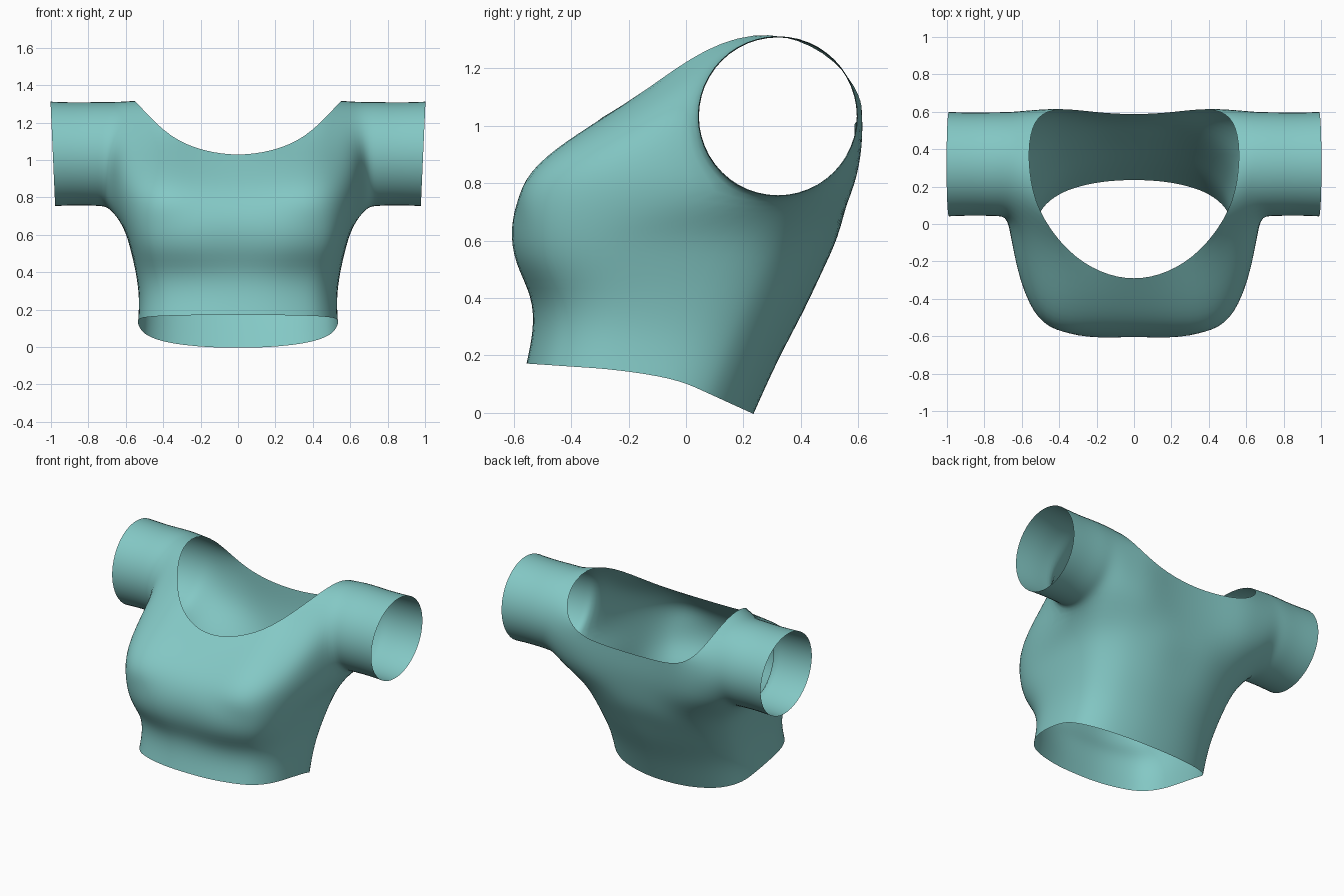
import bpy, bmesh, math
from mathutils import Vector as V

if "Cube" in bpy.data.objects:
    bpy.data.objects.remove(bpy.data.objects["Cube"])

fabric = bpy.data.materials.new("teal_fabric")
fabric.diffuse_color = (0.23, 0.58, 0.56, 1)
fabric.use_nodes = True
fabric.node_tree.nodes["Principled BSDF"].inputs["Base Color"].default_value = fabric.diffuse_color

bm = bmesh.new()


def vert(p):
    return bm.verts.new(p)


def skin(a, b):
    """Quads between two rows of vertices."""
    for i in range(len(a) - 1):
        quad = [a[i], a[i + 1], b[i + 1], b[i]]
        if bm.faces.get(quad) is None:
            bm.faces.new(quad)


# --- waist and bust: half rings from front centre to back centre ---
ANGLES = [0, 12, 36, 50, 64, 78, 95, 112, 122, 133, 146, 165, 180]


def half_ring(w, yf, yb, cy, zf, zs, zb, dip, square):
    row = []
    for a in ANGLES:
        s, c = math.sin(math.radians(a)), math.cos(math.radians(a))
        e = 2 / square if c > 0 else 0.83
        k = abs(c) ** e
        x = 0 if a in (0, 180) else w * s ** e
        y = cy + k * ((yf if c > 0 else yb) - cy)
        z = zs + k * ((zf if c > 0 else zb) - zs)
        if a < 10:
            y += dip
        if a == 180:
            y -= dip * .6
        row.append(vert((x, y, z)))
    return row


rows = [half_ring(*r) for r in (
    (.540, -.558, .238, -.08, .172, .14, -.005, 0, 3),
    (.532, -.532, .325, -.05, .29, .27, .19, 0, 3),
    (.550, -.540, .415, 0, .405, .40, .35, .005, 3.2),
    (.580, -.615, .487, .05, .52, .53, .49, .025, 3.7),
    (.615, -.632, .545, .14, .645, .65, .61, .025, 3.8))]

# --- yoke: strips running from the neck side to the armhole ---
MID = V((0, .32, 1.033))


def arm_point(k, r, x):
    a = math.radians(240 - 30 * k)
    return V((x, MID.y + r * math.cos(a), MID.z + r * math.sin(a)))


# inner point of each strip, from front underarm over the shoulder to the back
inner = [(.40, -.60, .76), (.40, -.54, .87), (.39, -.385, .98), (.36, -.15, 1.115),
         (.52, .07, 1.28), (.565, .29, 1.338), (.56, .49, 1.262), (.50, .60, 1.13),
         (.37, .62, 1.04), (.37, .617, .91), (.37, .59, .76)]
# bulge of the strips that wrap round a body corner
bulge = {0: (.65, -.56, .77), 1: (.65, -.46, .86), 2: (.63, -.25, .98),
         8: (.56, .615, 1.01), 9: (.58, .61, .88), 10: (.58, .575, .76)}
strips = []
for k, p in enumerate(inner):
    p = V(p)
    q = arm_point(k, .29, .67 - .02 * math.sin(math.radians(240 - 30 * k)))
    c = V(bulge.get(k, (p + q) / 2))
    strips.append([vert(p * (1 - t) ** 2 + c * 2 * t * (1 - t) + q * t * t)
                   for t in (0, 1 / 3, 2 / 3, 1)])
underarm = vert(arm_point(11, .297, .69))


# --- centre panels, front and back ---
def panel(centres, first):
    out = []
    for i, (y, z) in enumerate(centres):
        end = strips[first + i][0]
        c = V((0, y, z))
        m = c.lerp(end.co, .25)
        m.x = end.co.x / 2
        out.append([vert(c), vert(m), end])
    for a, b in zip(out, out[1:]):
        skin(a, b)
    return out


front = panel([(-.58, .76), (-.515, .85), (-.415, .935), (-.303, 1.022)], 0)
back = panel([(.585, 1.005), (.58, .87), (.56, .745)], 8)
rows.append(front[0] + strips[0][1:] + [underarm] + strips[10][::-1] + back[-1][1::-1])
for a, b in zip(rows, rows[1:]):
    skin(a, b)
for a, b in zip(strips, strips[1:]):
    skin(a, b)

# --- sleeve: rings extended from the armhole ---
loop = [s[3] for s in strips] + [underarm]
for x, r in ((.74, .291), (.85, .286), (.99, .292)):
    ring = []
    for k in range(12):
        lean = .013 * math.sin(math.radians(240 - 30 * k)) if x > .9 else 0
        ring.append(vert(arm_point(k, r, x + lean)))
    skin(loop + loop[:1], ring + ring[:1])
    loop = ring

# consistent outward normals
bmesh.ops.recalc_face_normals(bm, faces=bm.faces)
bm.normal_update()
chest = min(bm.faces, key=lambda f: f.calc_center_median().y)
if chest.normal.y > 0:
    bmesh.ops.reverse_faces(bm, faces=bm.faces)

mesh = bpy.data.meshes.new("cropped_top")
bm.to_mesh(mesh)
bm.free()
mesh.materials.append(fabric)
mesh.polygons.foreach_set("use_smooth", [True] * len(mesh.polygons))
top = bpy.data.objects.new("cropped_top", mesh)
bpy.context.collection.objects.link(top)

# mirror to the other half, then round the cloth
mirror = top.modifiers.new("mirror", 'MIRROR')
mirror.use_clip = True
mirror.merge_threshold = .002
sub = top.modifiers.new("smooth_cloth", 'SUBSURF')
sub.levels = sub.render_levels = 2
